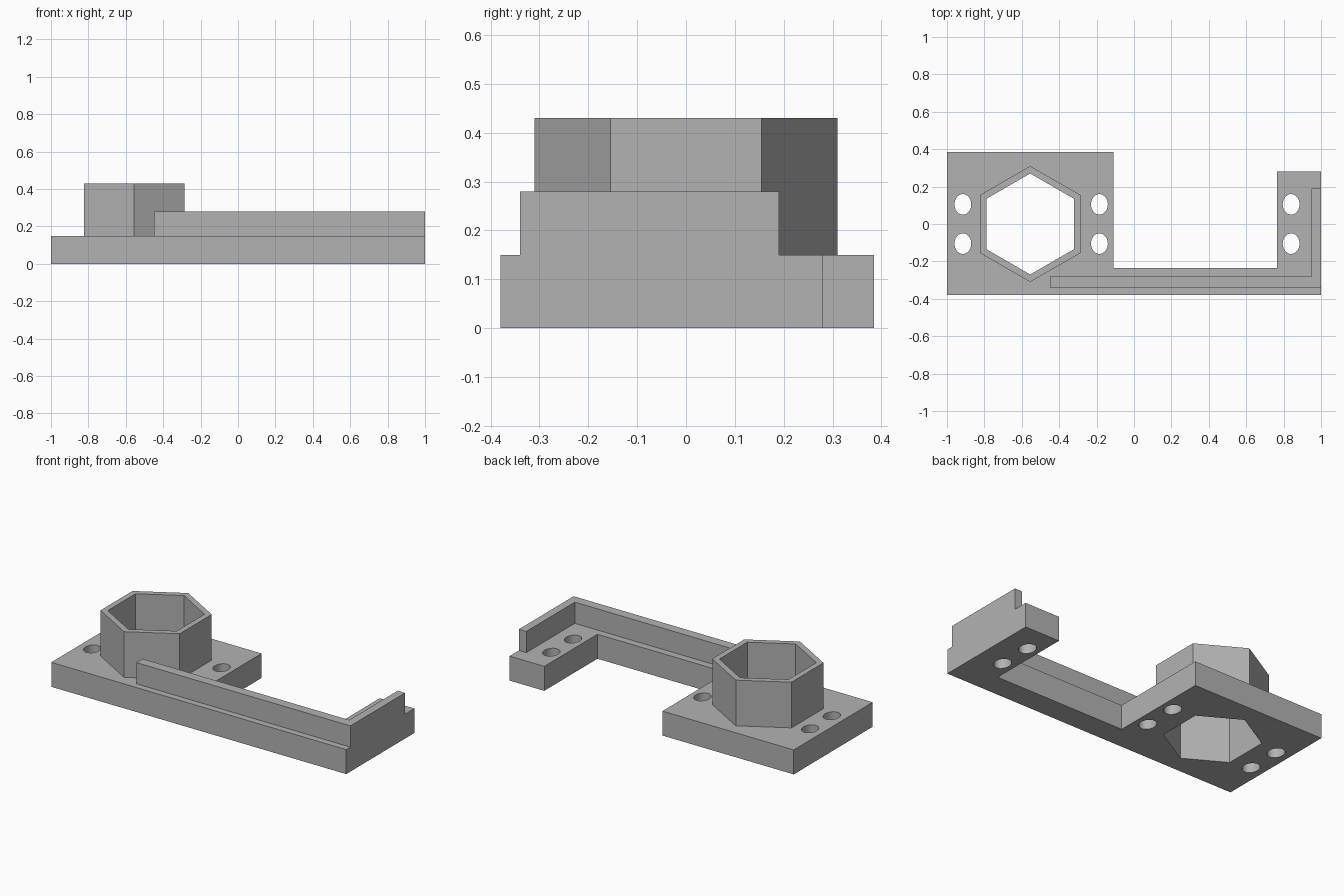
import bpy, bmesh
from math import cos, sin, pi

cube = bpy.data.objects.get("Cube")
if cube:
    bpy.data.objects.remove(cube, do_unlink=True)

grey = bpy.data.materials.new("plain grey")
grey.use_nodes = True
grey.diffuse_color = (0.45, 0.45, 0.45, 1)
grey.node_tree.nodes["Principled BSDF"].inputs["Base Color"].default_value = (0.45, 0.45, 0.45, 1)

BASE_TOP = 0.15
HEX_X = -0.555


def prism(name, outline, z0, z1):
    """Extrude a counter-clockwise outline from z0 up to z1."""
    bm = bmesh.new()
    face = bm.faces.new([bm.verts.new((x, y, z0)) for x, y in outline])
    new = bmesh.ops.extrude_face_region(bm, geom=[face])["geom"]
    top = [v for v in new if isinstance(v, bmesh.types.BMVert)]
    bmesh.ops.translate(bm, verts=top, vec=(0, 0, z1 - z0))
    bmesh.ops.recalc_face_normals(bm, faces=bm.faces)
    mesh = bpy.data.meshes.new(name)
    bm.to_mesh(mesh)
    bm.free()
    mesh.materials.append(grey)
    obj = bpy.data.objects.new(name, mesh)
    bpy.context.collection.objects.link(obj)
    return obj


def ring(cx, cy, rx, ry, sides):
    """Outline of an ellipse or polygon with a corner pointing to +y."""
    angles = [pi / 2 + 2 * pi * i / sides for i in range(sides)]
    return [(cx + rx * cos(a), cy + ry * sin(a)) for a in angles]


def cut(target, outline):
    """Cut a vertical through-hole and remove the cutter."""
    cutter = prism("cutter", outline, -0.2, 0.7)
    cutter.hide_render = True
    mod = target.modifiers.new("hole", "BOOLEAN")
    mod.operation = "DIFFERENCE"
    mod.solver = "EXACT"
    mod.object = cutter
    bpy.context.view_layer.objects.active = target
    bpy.ops.object.modifier_apply(modifier=mod.name)
    bpy.data.objects.remove(cutter, do_unlink=True)


# Base: wide plate, narrow front arm and end tab in one outline
base = prism("base_plate", [
    (-1, -0.38), (1, -0.38), (1, 0.28), (0.765, 0.28), (0.765, -0.235),
    (-0.11, -0.235), (-0.11, 0.385), (-1, 0.385)], 0, BASE_TOP)

# Hexagonal collar
collar = prism("hex_collar", ring(HEX_X, 0, 0.31, 0.31, 6), BASE_TOP, 0.43)

# Hexagonal opening through collar and base
for part in (base, collar):
    cut(part, ring(HEX_X, 0, 0.27, 0.27, 6))

# Screw holes in pairs
for x in (-0.915, -0.185, 0.84):
    for y in (-0.105, 0.105):
        cut(base, ring(x, y, 0.045, 0.055, 32))

# L-shaped upright rib along the arm and the end tab
prism("rib_wall", [
    (-0.45, -0.34), (1, -0.34), (1, 0.19), (0.95, 0.19),
    (0.95, -0.28), (-0.45, -0.28)], BASE_TOP, 0.28)

# Smooth hole walls, crisp edges elsewhere
bpy.ops.object.select_all(action="DESELECT")
base.select_set(True)
bpy.context.view_layer.objects.active = base
bpy.ops.object.shade_smooth_by_angle(angle=pi / 6)
